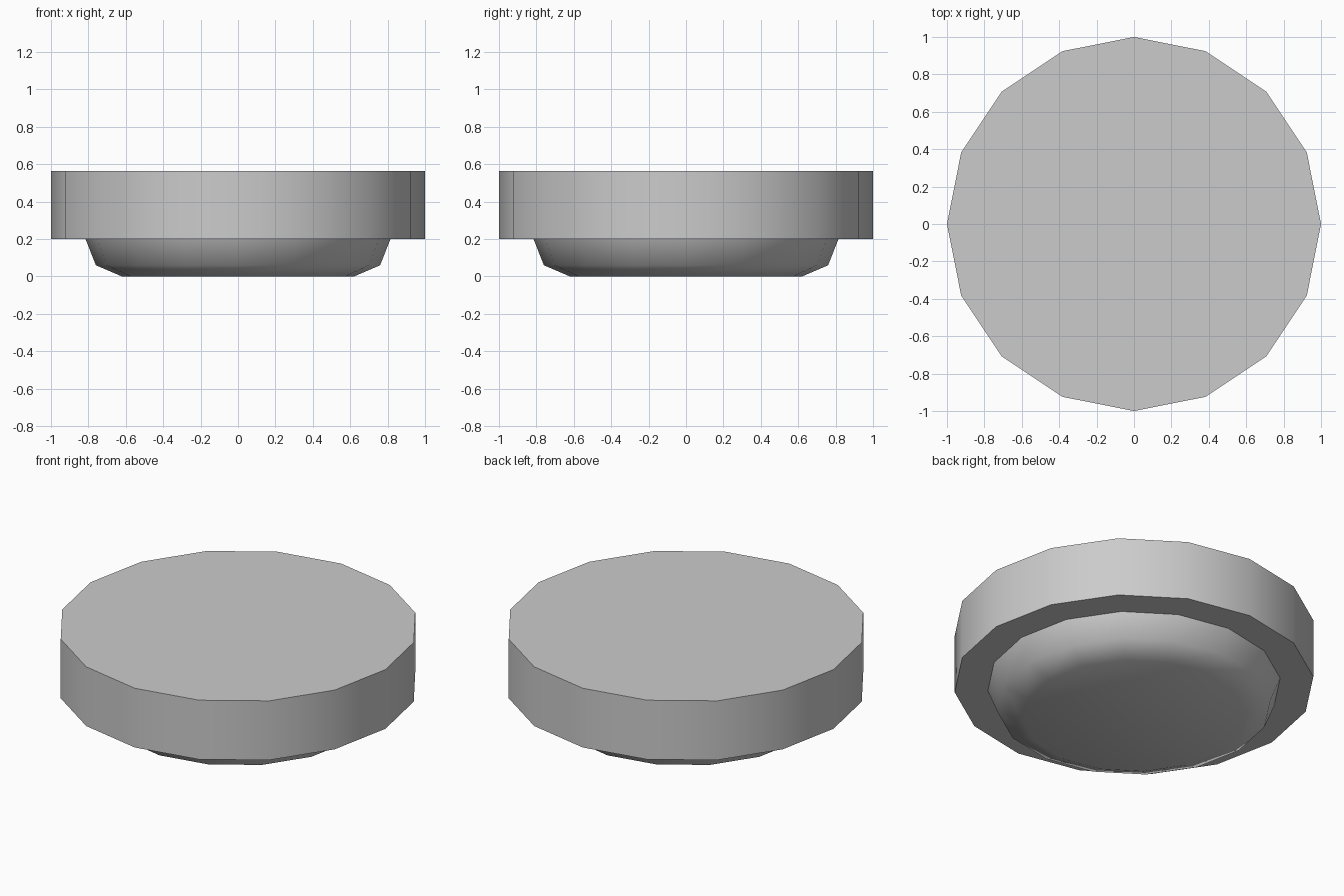
import bpy, bmesh, math

if "Cube" in bpy.data.objects:
    bpy.data.objects.remove(bpy.data.objects["Cube"])

SIDES = 16


def lathe(name, profile):
    """Closed 16-sided solid from (radius, height) rings, bottom to top."""
    bm = bmesh.new()
    rings = []
    for r, z in profile:
        rings.append([bm.verts.new((r * math.cos(2 * math.pi * i / SIDES),
                                    r * math.sin(2 * math.pi * i / SIDES), z))
                      for i in range(SIDES)])
    for low, high in zip(rings, rings[1:]):
        for i in range(SIDES):
            j = (i + 1) % SIDES
            bm.faces.new((low[i], low[j], high[j], high[i]))
    bm.faces.new(rings[0][::-1])
    bm.faces.new(rings[-1])
    mesh = bpy.data.meshes.new(name)
    bm.to_mesh(mesh)
    bm.free()
    obj = bpy.data.objects.new(name, mesh)
    bpy.context.collection.objects.link(obj)
    bpy.ops.object.select_all(action='DESELECT')
    obj.select_set(True)
    bpy.context.view_layer.objects.active = obj
    bpy.ops.object.shade_smooth_by_angle(angle=math.radians(55))
    return obj


# Wide flat disc on top
lathe("disc", [(1.0, 0.2), (1.0, 0.563)])

# Rounded dish below it
lathe("dish_base", [(0.62, 0.0), (0.76, 0.06), (0.815, 0.2)])
